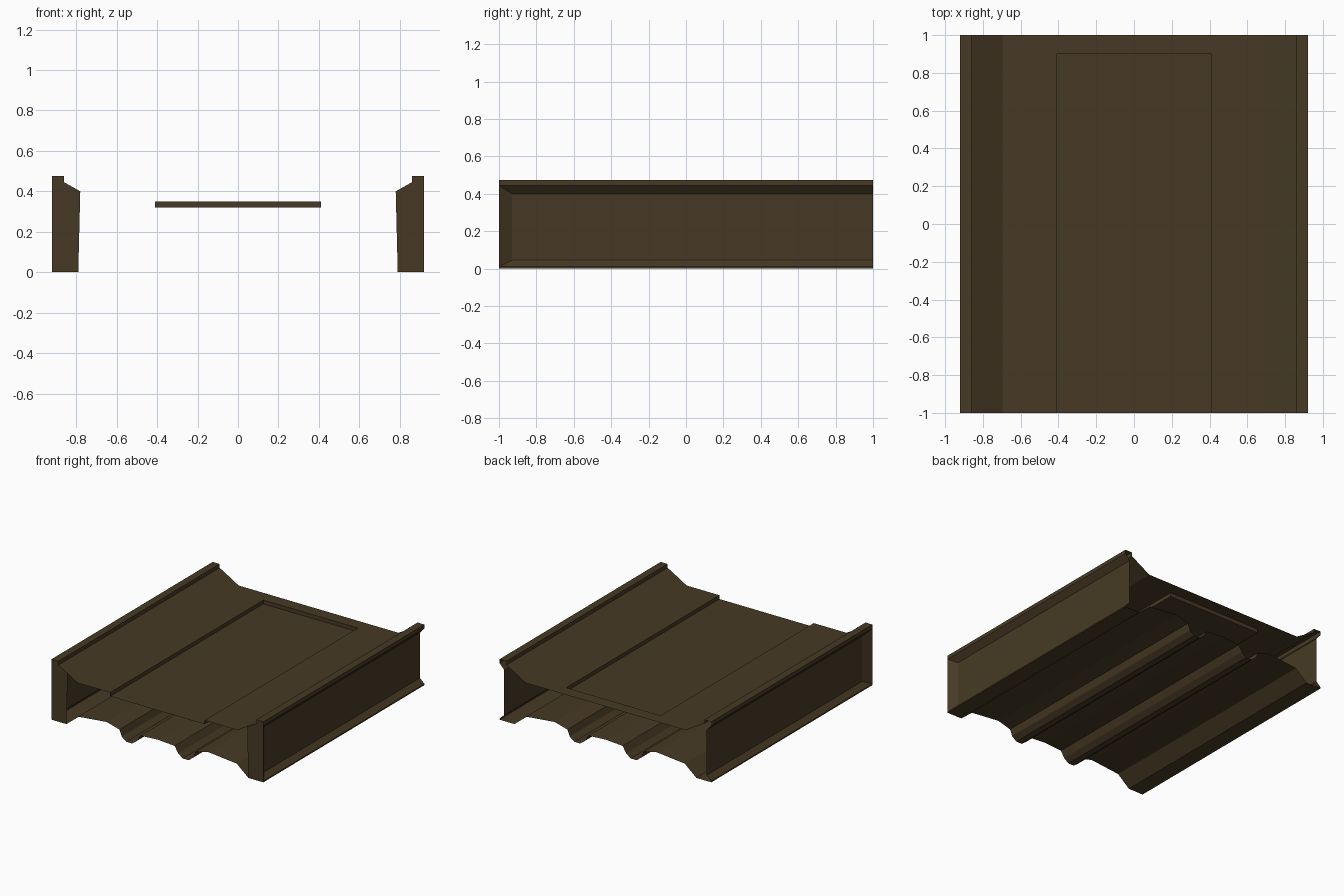
import bpy, bmesh
from mathutils import Vector

if "Cube" in bpy.data.objects:
    bpy.data.objects.remove(bpy.data.objects["Cube"])

mat = bpy.data.materials.new("dark_bronze")
mat.diffuse_color = (0.063, 0.042, 0.018, 1)
mat.use_nodes = True
mat.node_tree.nodes["Principled BSDF"].inputs["Base Color"].default_value = mat.diffuse_color


def make(name, quads, outward):
    """Thin-sheet object mirrored over x; outward points at the visible side (for x > 0)."""
    bm = bmesh.new()
    for s in (1, -1):
        d = Vector((outward[0] * s, outward[1], outward[2]))
        for q in quads:
            f = bm.faces.new([bm.verts.new((x * s, y, z)) for x, y, z in q])
            f.normal_update()
            if f.normal.dot(d) < 0:
                f.normal_flip()
    bmesh.ops.remove_doubles(bm, verts=bm.verts, dist=0.0005)
    me = bpy.data.meshes.new(name)
    bm.to_mesh(me)
    bm.free()
    me.materials.append(mat)
    ob = bpy.data.objects.new(name, me)
    bpy.context.collection.objects.link(ob)


def sweep(profile, y0=-1.0, y1=1.0):
    """Quads along y for an x/z profile."""
    return [[(a[0], y0, a[1]), (b[0], y0, b[1]), (b[0], y1, b[1]), (a[0], y1, a[1])]
            for a, b in zip(profile, profile[1:])]


# Upper deck: rim, sloped curb and flat side deck
make("deck_sides", sweep([(0.92, 0.475), (0.86, 0.475), (0.86, 0.445), (0.78, 0.40),
                          (0.695, 0.35), (0.41, 0.35)]), (-0.1, 0, 1))
# Recessed centre lane with its side and rear steps
make("centre_lane", sweep([(0.41, 0.35), (0.41, 0.32), (0, 0.32)], -1, 0.9)
     + [[(0, 0.9, 0.32), (0.41, 0.9, 0.32), (0.41, 0.9, 0.35), (0, 0.9, 0.35)]]
     + sweep([(0.41, 0.35), (0, 0.35)], 0.9, 1), (-0.1, -0.1, 1))

# Underside sheet with two runners
make("underside", sweep([(0.92, 0), (0.79, 0), (0.69, 0.085), (0.44, 0.11), (0.33, 0.08),
                         (0.31, 0.03), (0.27, 0), (0.22, 0), (0.18, 0.03), (0.15, 0.08),
                         (0, 0.09)]), (0, 0, -1))

# Outer walls: recessed panel, bevelled at top, bottom and front
R, D, yf = 0.92, 0.88, -0.93
wall = [[(R, -1, 0.445), (R, 1, 0.445), (D, 1, 0.40), (D, yf, 0.40)],
        [(R, -1, 0.01), (R, 1, 0.01), (D, 1, 0.045), (D, yf, 0.045)],
        [(R, -1, 0.01), (R, -1, 0.445), (D, yf, 0.40), (D, yf, 0.045)],
        [(D, yf, 0.045), (D, 1, 0.045), (D, 1, 0.40), (D, yf, 0.40)]]
wall += sweep([(R, 0.475), (R, 0.445)]) + sweep([(R, 0), (R, 0.01)])
make("outer_walls", wall, (1, 0, 0))

# Front end caps of the walls
make("front_caps", [[(x, -1, z) for x, z in
     [(0.92, 0), (0.92, 0.475), (0.86, 0.475), (0.86, 0.445), (0.78, 0.40), (0.79, 0)]]],
     (0, -1, 0))
